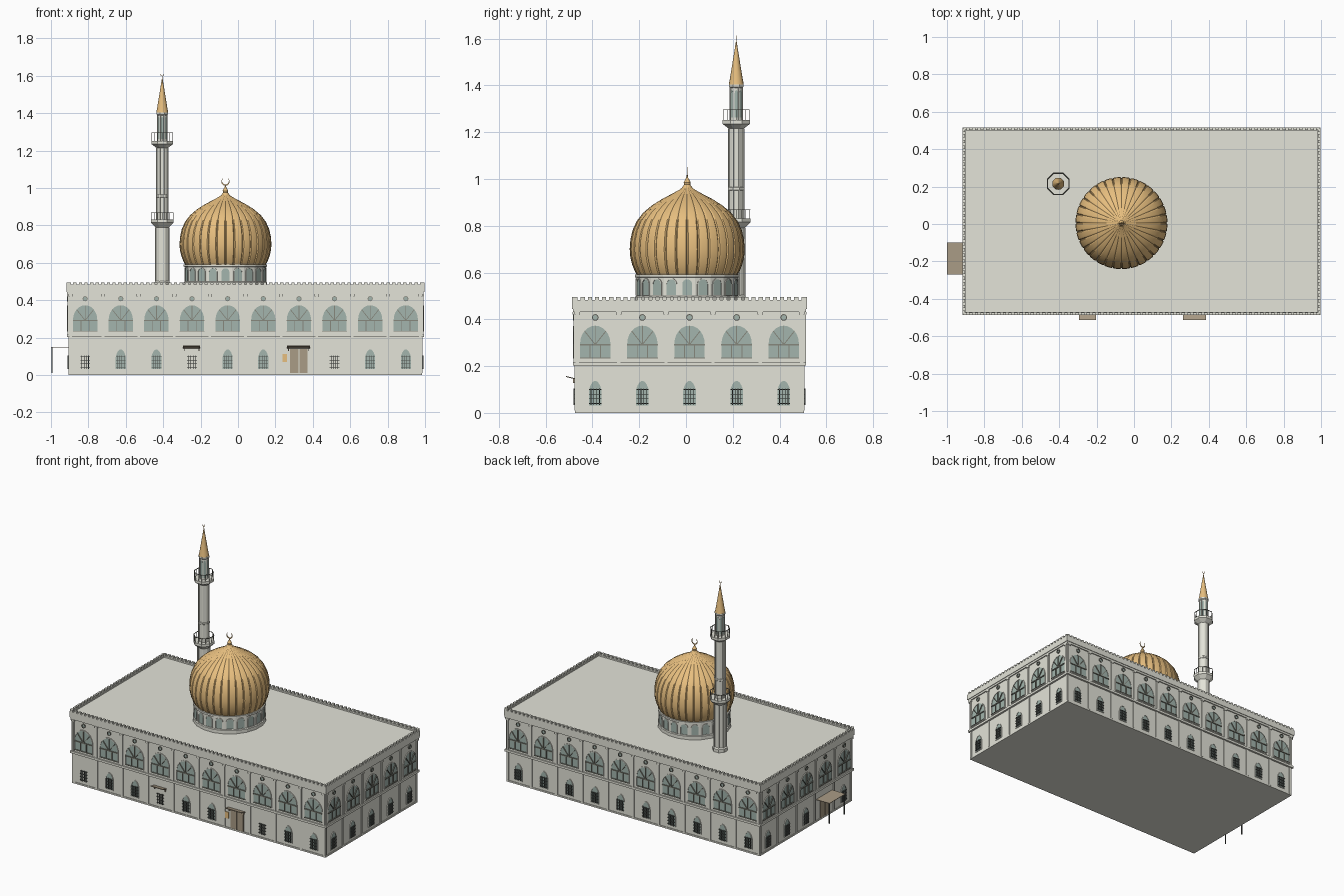
import bpy, bmesh, math
from mathutils import Matrix, Vector

cube = bpy.data.objects.get("Cube")
if cube:
    bpy.data.objects.remove(cube)


def material(name, rgb):
    lin = [((c / 255 + 0.055) / 1.055) ** 2.4 for c in rgb]
    m = bpy.data.materials.new(name)
    m.use_nodes = True
    m.diffuse_color = (*lin, 1)
    m.node_tree.nodes["Principled BSDF"].inputs["Base Color"].default_value = (*lin, 1)
    return m


STONE = material("pale stone", (227, 227, 216))
GLASS = material("grey green glass", (163, 181, 173))
GOLD = material("dome gold", (240, 198, 132))
WOOD = material("brown wood", (170, 156, 134))
IRON = material("dark iron", (84, 88, 84))
TRIM = material("grey trim", (134, 135, 124))

parts = {}


def part(name, mat):
    """Mesh under construction for a named part."""
    if name not in parts:
        parts[name] = (bmesh.new(), mat)
    return parts[name][0]


def box(bm, mtx, lo, hi):
    c = [(a + b) / 2 for a, b in zip(lo, hi)]
    s = [b - a for a, b in zip(lo, hi)]
    bmesh.ops.create_cube(bm, size=1, matrix=mtx @ Matrix.Translation(c) @ Matrix.Diagonal((*s, 1)))


def prism(bm, mtx, outline, d0, d1):
    """Extrude a (u, z) outline outwards from depth d0 to d1."""
    a, b = [[bm.verts.new(mtx @ Vector((u, -d, z))) for u, z in outline] for d in (d0, d1)]
    n = len(a)
    bm.faces.new(b)
    bm.faces.new(a[::-1])
    for i in range(n):
        bm.faces.new((a[i], a[(i + 1) % n], b[(i + 1) % n], b[i]))


def frame(bm, mtx, outer, inner, d0, d1):
    loops = [[bm.verts.new(mtx @ Vector((u, -d, z))) for u, z in o]
             for o, d in ((outer, d0), (outer, d1), (inner, d1), (inner, d0))]
    n = len(outer)
    for p, q in zip(loops, loops[1:]):
        for i in range(n):
            bm.faces.new((p[i], p[(i + 1) % n], q[(i + 1) % n], q[i]))


def arch(u, w, z0, spring, top, n=6, power=1.0):
    """Arch outline; power above 1 makes it pointed."""
    pts = [(u - w, z0), (u + w, z0)]
    for i in range(2 * n + 1):
        a = math.pi * i / (2 * n)
        pts.append((u + w * math.cos(a), spring + (top - spring) * math.sin(a) ** power))
    return pts


def disc(u, z, r, n=12):
    return [(u + r * math.cos(2 * math.pi * i / n), z + r * math.sin(2 * math.pi * i / n)) for i in range(n)]


def bar(bm, mtx, p, q, w, d0, d1):
    """Straight glazing bar between two facade points."""
    d = (Vector(q) - Vector(p)).normalized() * w
    s = Vector((-d.y, d.x))
    prism(bm, mtx, [tuple(Vector(k) + e) for k, e in ((p, -s), (q, -s), (q, s), (p, s))], d0, d1)


def lathe(name, mat, profile, n, centre, turn=0.0, radius=None, capped=True):
    """Revolve an (r, z) profile about a vertical axis."""
    bm = part(name, mat)
    rings = []
    for r, z in profile:
        ring = []
        for i in range(n):
            a = 2 * math.pi * i / n + turn
            k = r * (radius(i) if radius else 1)
            ring.append(bm.verts.new((centre[0] + k * math.cos(a), centre[1] + k * math.sin(a), z)))
        rings.append(ring)
    for p, q in zip(rings, rings[1:]):
        for i in range(n):
            bm.faces.new((p[i], p[(i + 1) % n], q[(i + 1) % n], q[i]))
    if capped:
        bm.faces.new(rings[0][::-1])
        bm.faces.new(rings[-1])


def crescent(name, centre, z, r):
    pts = [(r * math.sin(a), z - r * math.cos(a)) for a in [math.radians(-145 + 290 * i / 20) for i in range(21)]]
    inner = [(u * 0.82, z + r * 0.18 + (v - z) * 0.85) for u, v in pts[1:-1]][::-1]
    prism(part(name, GOLD), Matrix.Translation((*centre, 0)), pts + inner, -0.0015, 0.0015)


# Main block: plinth, storeys, string course, cornice, roof
CX, CY, HX, HY = 0.04, 0.015, 0.941, 0.486
ORIGIN = Matrix.Translation((CX, CY, 0))


def slab(name, grow, z0, z1):
    box(part(name, STONE), ORIGIN, (-HX - grow, -HY - grow, z0), (HX + grow, HY + grow, z1))


slab("plinth", 0.004, 0, 0.01)
slab("lower_storey", 0, 0.01, 0.21)
slab("upper_storey", 0.005, 0.21, 0.44)
slab("string_course", 0.013, 0.203, 0.218)
slab("cornice", 0.012, 0.432, 0.445)
slab("roof", 0.008, 0.44, 0.474)

# Facades: front, left side (+x), back, right side (-x)
for side in range(4):
    half, depth = ((HX, HY), (HY, HX))[side % 2]
    m = ORIGIN @ Matrix.Rotation(side * math.pi / 2, 4, 'Z') @ Matrix.Translation((0, -depth, 0))
    bays = 10 if side % 2 == 0 else 5
    step = 0.1905 if bays == 10 else 0.2015

    # Parapet and merlons
    edge = half + 0.016
    box(part("parapet", STONE), m, (-edge, -0.016, 0.445), (edge, 0, 0.483))
    count = round(2 * edge / 0.03)
    for i in range(count):
        u = -edge + (i + 0.5) * 2 * edge / count
        box(part("merlons", STONE), m, (u - 0.009, -0.016, 0.483), (u + 0.009, -0.002, 0.496))

    # Pilasters between bays
    for i in range(bays + 1):
        u = max(-half + 0.006, min(half - 0.006, (i - bays / 2) * step))
        box(part("pilasters", STONE), m, (u - 0.007, -0.011, 0.218), (u + 0.007, 0, 0.432))
        box(part("pilasters", STONE), m, (u - 0.007, -0.005, 0.01), (u + 0.007, 0, 0.203))
        box(part("pilaster_caps", STONE), m, (u - 0.011, -0.014, 0.42), (u + 0.011, 0, 0.432))

    for i in range(bays):
        u = (i - (bays - 1) / 2) * step
        # Large arched windows with fan bars
        prism(part("upper_glass", GLASS), m, arch(u, 0.066, 0.23, 0.295, 0.374), 0, 0.007)
        frame(part("upper_frames", STONE), m, arch(u, 0.069, 0.228, 0.295, 0.378),
              arch(u, 0.065, 0.232, 0.295, 0.373), 0.004, 0.01)
        bars = part("upper_glazing_bars", TRIM)
        bar(bars, m, (u - 0.066, 0.292), (u + 0.066, 0.292), 0.003, 0.006, 0.013)
        bar(bars, m, (u - 0.066, 0.234), (u + 0.066, 0.234), 0.002, 0.006, 0.013)
        for du in (-0.022, 0.022):
            bar(bars, m, (u + du, 0.232), (u + du, 0.292), 0.002, 0.006, 0.013)
        for ang in (45, 90, 135):
            a = math.radians(ang)
            bar(bars, m, (u, 0.292), (u + 0.064 * math.cos(a), 0.295 + 0.077 * math.sin(a)), 0.002, 0.006, 0.013)
        # Round rosettes
        prism(part("rosette_glass", GLASS), m, disc(u, 0.408, 0.011), 0, 0.007)
        frame(part("rosette_rings", TRIM), m, disc(u, 0.408, 0.014), disc(u, 0.408, 0.01), 0.004, 0.012)

        # Doors, bare grilles and pointed lower windows
        if (side, i) in ((0, 6), (3, 3)):
            for s in (-1, 1):
                lo, hi = sorted((u + s * 0.002, u + s * 0.047))
                box(part("doors", WOOD), m, (lo, -0.006, 0.012), (hi, 0, 0.138))
            continue
        w = 0.027
        if not (side == 0 and i in (0, 3, 7)):
            prism(part("lower_glass", GLASS), m, arch(u, w, 0.03, 0.095, 0.138, power=1.5), 0, 0.003)
            frame(part("lower_frames", STONE), m, arch(u, w + 0.002, 0.028, 0.095, 0.141, power=1.5),
                  arch(u, w, 0.031, 0.095, 0.137, power=1.5), 0, 0.005)
        grille = part("window_grilles", IRON)
        for k in (-1.5, -0.5, 0.5, 1.5):
            bar(grille, m, (u + k * 0.012, 0.033), (u + k * 0.012, 0.104), 0.0014, 0.004, 0.01)
        for z in (0.04, 0.06, 0.08, 0.1):
            bar(grille, m, (u - 0.026, z), (u + 0.026, z), 0.0014, 0.004, 0.01)

# Front awnings tilted upwards, with brackets
for x, w in ((-0.248, 0.046), (0.323, 0.062)):
    tilt = Matrix.Translation((x, -0.471, 0.143)) @ Matrix.Rotation(math.radians(-14), 4, 'X')
    box(part("awnings", WOOD), tilt, (-w, -0.044, 0), (w, 0, 0.004))
    for s in (-1, 1):
        box(part("awning_brackets", WOOD), Matrix.Translation((x + s * w * 0.85, -0.471, 0)),
            (-0.002, -0.012, 0.128), (0.002, 0, 0.145))
box(part("notice_panel", GOLD), Matrix(), (0.237, -0.476, 0.07), (0.262, -0.47, 0.113))

# Side canopy on thin posts
box(part("side_canopy", WOOD), Matrix(), (-1.0, -0.27, 0.148), (-0.9, -0.1, 0.151))
for y in (-0.266, -0.104):
    box(part("canopy_posts", IRON), Matrix(), (-0.998, y - 0.003, 0.012), (-0.992, y + 0.003, 0.148))

# Drum with arched windows
DOME = (-0.067, 0.005)
lathe("drum", STONE, [(0.226, 0.47), (0.226, 0.496), (0.219, 0.5), (0.219, 0.578), (0.226, 0.58), (0.226, 0.592)],
      20, DOME, math.pi / 20)
for i in range(20):
    m = Matrix.Translation((*DOME, 0)) @ Matrix.Rotation(i * math.pi / 10, 4, 'Z') @ Matrix.Translation((0, -0.2163, 0))
    prism(part("drum_glass", GLASS), m, arch(0, 0.022, 0.503, 0.55, 0.572, 4), 0, 0.002)
    frame(part("drum_frames", STONE), m, arch(0, 0.025, 0.501, 0.55, 0.575, 4),
          arch(0, 0.021, 0.504, 0.55, 0.571, 4), 0, 0.004)

# Onion dome: 32 smooth gores parted by narrow grooves
GORES, SEG = 32, 10
lathe("dome", GOLD,
      [(0.212, 0.585), (0.224, 0.605), (0.236, 0.635), (0.244, 0.67), (0.246, 0.7), (0.243, 0.74), (0.234, 0.78),
       (0.216, 0.82), (0.189, 0.855), (0.151, 0.887), (0.108, 0.914), (0.066, 0.936), (0.035, 0.953), (0.014, 0.968)],
      GORES * SEG, DOME, 0, lambda i: 1 - 0.025 * abs(2 * (i % SEG) / SEG - 1) ** 10)
lathe("dome_finial", GOLD, [(0.026, 0.955), (0.021, 0.965), (0.013, 0.976), (0.015, 0.985), (0.009, 0.997),
                            (0.004, 1.005), (0.003, 1.018)], 12, DOME)
crescent("dome_crescent", DOME, 1.034, 0.022)

# Octagonal minaret
MIN = (-0.405, 0.215)
T8 = math.pi / 8
lathe("minaret_shaft", STONE,
      [(0.047, 0.47), (0.047, 0.495), (0.039, 0.503), (0.039, 0.79), (0.066, 0.815), (0.066, 0.832), (0.034, 0.832),
       (0.034, 0.95), (0.037, 0.953), (0.037, 0.963), (0.034, 0.966), (0.034, 1.215), (0.063, 1.235), (0.063, 1.252),
       (0.028, 1.252), (0.028, 1.388), (0.034, 1.394), (0.034, 1.404)], 8, MIN, T8)
for r, z0, z1 in ((0.039, 0.5, 0.79), (0.034, 0.832, 1.215), (0.028, 1.252, 1.39)):
    for i in range(8):
        a = i * 2 * T8 + T8
        c = (MIN[0] + r * math.cos(a), MIN[1] + r * math.sin(a), 0)
        box(part("minaret_corner_ribs", STONE), Matrix.Translation(c) @ Matrix.Rotation(a, 4, 'Z'),
            (-0.002, -0.003, z0), (0.002, 0.003, z1))
for r, z0, z1 in ((0.063, 0.832, 0.87), (0.06, 1.252, 1.297)):
    lathe("balcony_rails", TRIM, [(r - 0.002, z1 - 0.003), (r + 0.002, z1 - 0.003), (r + 0.002, z1),
                                  (r - 0.002, z1), (r - 0.002, z1 - 0.003)], 8, MIN, T8, capped=False)
    for i in range(16):
        k = r if i % 2 else r * math.cos(T8)
        c = (MIN[0] + k * math.cos(i * T8), MIN[1] + k * math.sin(i * T8), 0)
        box(part("balusters", TRIM), Matrix.Translation(c), (-0.0012, -0.0012, z0), (0.0012, 0.0012, z1))
for i in range(8):
    m = Matrix.Translation((*MIN, 0)) @ Matrix.Rotation(i * 2 * T8, 4, 'Z') @ Matrix.Translation((0, -0.0258, 0))
    prism(part("lantern_glass", GLASS), m, arch(0, 0.007, 1.262, 1.365, 1.38, 3), 0, 0.001)
lathe("minaret_spire", GOLD, [(0.032, 1.404), (0.027, 1.43), (0.002, 1.585), (0.0015, 1.598)], 16, MIN)
crescent("minaret_crescent", MIN, 1.606, 0.009)

# Turn the finished meshes into objects
SMOOTH = {"dome", "dome_finial", "minaret_spire"}
for name, (bm, mat) in parts.items():
    bmesh.ops.recalc_face_normals(bm, faces=bm.faces)
    mesh = bpy.data.meshes.new(name)
    bm.to_mesh(mesh)
    bm.free()
    mesh.materials.append(mat)
    obj = bpy.data.objects.new(name, mesh)
    bpy.context.collection.objects.link(obj)
    bpy.ops.object.select_all(action='DESELECT')
    if name in SMOOTH:
        obj.select_set(True)
        bpy.context.view_layer.objects.active = obj
        bpy.ops.object.shade_smooth_by_angle(angle=math.radians(35))
